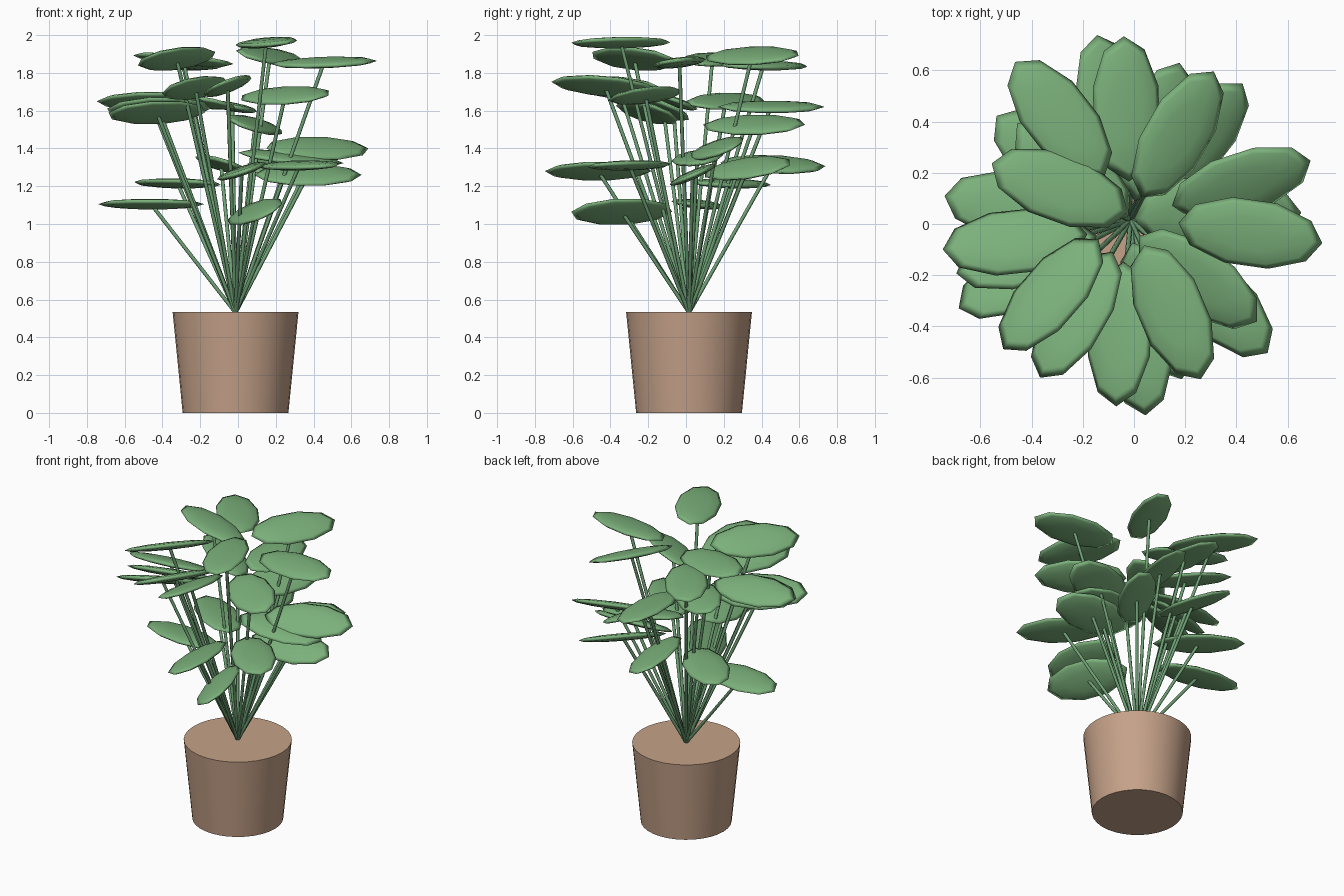
import bpy, bmesh
from math import radians, cos, sin
from mathutils import Matrix, Vector

if "Cube" in bpy.data.objects:
    bpy.data.objects.remove(bpy.data.objects["Cube"])

BASE = Vector((-0.013, 0.016, 0.53))


def material(name, color):
    m = bpy.data.materials.new(name)
    m.diffuse_color = (*color, 1)
    m.use_nodes = True
    m.node_tree.nodes["Principled BSDF"].inputs["Base Color"].default_value = m.diffuse_color
    return m


def finish(bm, name, mat, angle):
    me = bpy.data.meshes.new(name)
    bm.to_mesh(me)
    bm.free()
    me.materials.append(mat)
    ob = bpy.data.objects.new(name, me)
    bpy.context.collection.objects.link(ob)
    bpy.ops.object.select_all(action='DESELECT')
    ob.select_set(True)
    bpy.context.view_layer.objects.active = ob
    bpy.ops.object.shade_smooth_by_angle(angle=radians(angle))
    return ob


clay = material("clay", (0.56, 0.36, 0.25))
green = material("leaf_green", (0.20, 0.44, 0.20))
stem_green = material("stem_green", (0.16, 0.36, 0.18))

# Tapered pot, filled to the rim
bm = bmesh.new()
bmesh.ops.create_cone(bm, cap_ends=True, segments=32, radius1=0.28, radius2=0.333,
                      depth=0.533, matrix=Matrix.Translation((BASE.x, BASE.y, 0.2665)))
finish(bm, "pot", clay, 40)


def stem(i, tip):
    d = tip - BASE
    rot = d.to_track_quat('Z', 'Y').to_matrix().to_4x4()
    bm = bmesh.new()
    bmesh.ops.create_cone(bm, cap_ends=True, segments=8, radius1=0.01, radius2=0.01,
                          depth=d.length, matrix=Matrix.Translation((BASE + tip) / 2) @ rot)
    finish(bm, f"stem_{i:02d}", stem_green, 60)


def leaf(i, center, azimuth, roll, pitch):
    # Flattened ten-sided ellipsoid: outward slope = pitch, sideways slope = roll
    a = radians(azimuth)
    long = Vector((cos(a), sin(a), pitch)).normalized()
    side = Vector((-sin(a), cos(a), roll))
    normal = long.cross(side).normalized()
    side = normal.cross(long)
    rot = Matrix((long, side, normal)).transposed().to_4x4()
    bm = bmesh.new()
    bmesh.ops.create_uvsphere(bm, u_segments=10, v_segments=6, radius=1,
                              matrix=Matrix.Rotation(radians(18), 4, 'Z'))
    bm.transform(Matrix.Translation(center) @ rot @ Matrix.Diagonal((0.284, 0.137, 0.024, 1)))
    finish(bm, f"leaf_{i:02d}", green, 180)


# x, y, z, azimuth, roll, pitch
leaves = [
    (0.455, -0.035, 1.855, -8, 0.15, 0.03),
    (0.42, 0.16, 1.40, 18, 0.5, 0.0),
    (0.37, 0.035, 1.26, 2, 0.45, 0.0),
    (0.28, 0.06, 1.35, 8, 0.2, -0.1),
    (0.17, 0.35, 1.89, 60, 0.35, 0.0),
    (0.25, 0.325, 1.295, 52, 0.5, 0.05),
    (0.09, 0.36, 1.525, 72, 0.4, 0.0),
    (-0.03, 0.45, 1.62, 92, 0.18, 0.0),
    (-0.09, 0.46, 1.315, 101, 0.35, -0.03),
    (-0.29, 0.41, 1.84, 128, 0.1, 0.0),
    (-0.29, 0.14, 1.87, 160, 0.15, 0.08),
    (-0.32, 0.24, 1.215, 140, 0.1, 0.0),
    (-0.24, 0.21, 1.65, 140, 0.25, 0.08),
    (-0.465, -0.07, 1.65, 186, 0.35, 0.0),
    (-0.46, 0.065, 1.105, 171, 0.12, 0.0),
    (-0.42, -0.12, 1.61, 195, 0.5, 0.0),
    (-0.43, -0.205, 1.59, 206, 0.5, 0.0),
    (-0.325, -0.275, 1.875, 229, 0.5, 0.0),
    (-0.225, -0.355, 1.72, 240, 0.5, 0.03),
    (-0.055, -0.43, 1.73, 267, 0.4, 0.08),
    (0.02, -0.465, 1.28, 275, 0.35, 0.0),
    (0.15, -0.345, 1.96, 293, 0.15, 0.0),
    (0.09, -0.34, 1.065, 290, 0.6, 0.0),
    (0.325, -0.30, 1.31, 314, 0.1, 0.0),
    (0.25, -0.215, 1.68, 324, 0.35, 0.0),
]
for i, (x, y, z, az, roll, pitch) in enumerate(leaves, 1):
    c = Vector((x, y, z))
    leaf(i, c, az, roll, pitch)
    stem(i, c)
